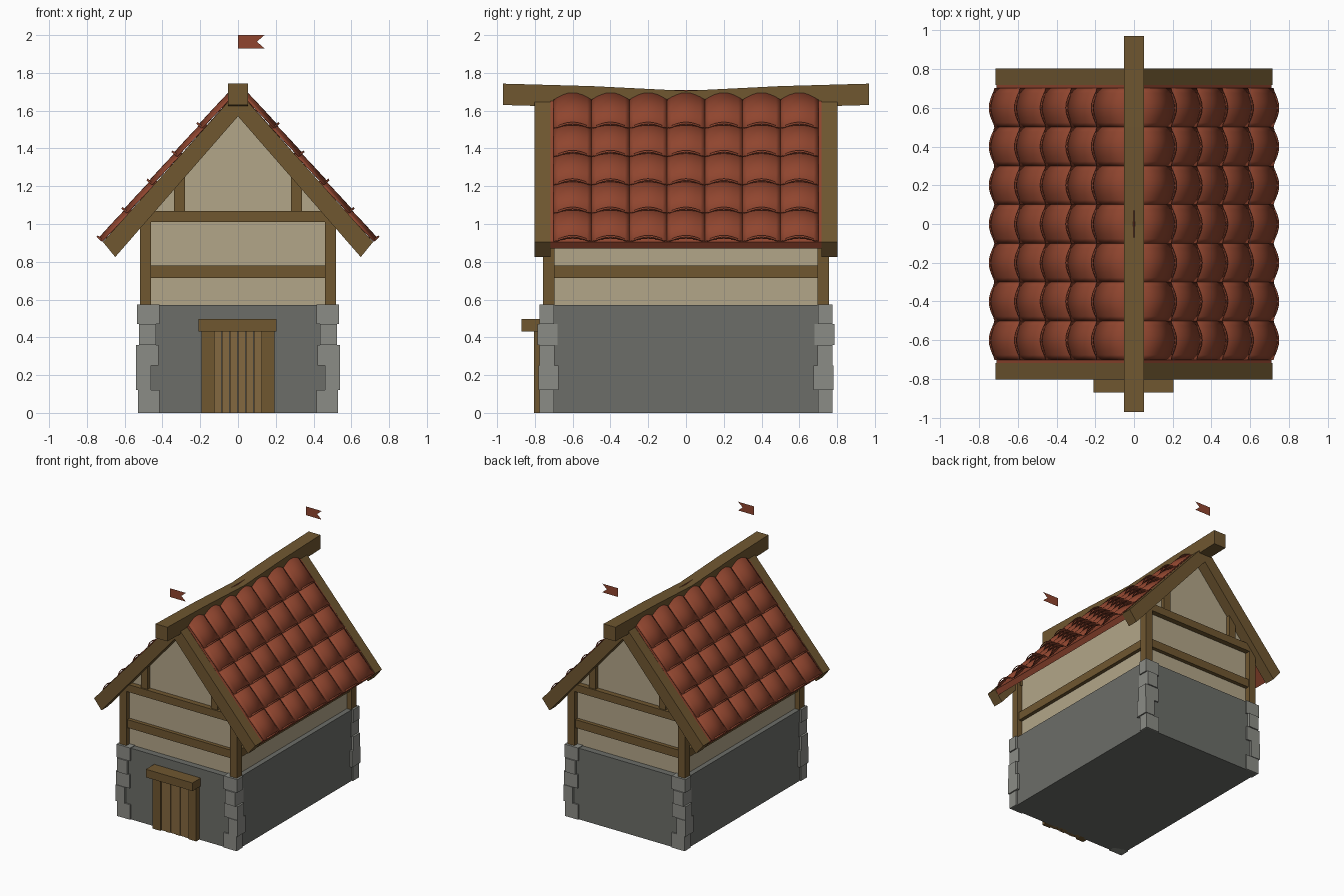
import bpy, bmesh, math
from mathutils import Vector

if "Cube" in bpy.data.objects:
    bpy.data.objects.remove(bpy.data.objects["Cube"])


def mat(name, rgb):
    m = bpy.data.materials.new(name)
    m.diffuse_color = (*rgb, 1)
    m.use_nodes = True
    m.node_tree.nodes["Principled BSDF"].inputs["Base Color"].default_value = m.diffuse_color
    return m


WOOD = mat("timber", (0.16, 0.095, 0.03))
DOOR = mat("door_wood", (0.23, 0.14, 0.05))
PLASTER = mat("plaster", (0.45, 0.38, 0.25))
STONE = mat("stone", (0.15, 0.155, 0.14))
QUOIN = mat("quoin_stone", (0.26, 0.265, 0.24))
TILE = mat("roof_tile", (0.28, 0.06, 0.028))


def finish(name, bm, m):
    bmesh.ops.recalc_face_normals(bm, faces=bm.faces)
    me = bpy.data.meshes.new(name)
    bm.to_mesh(me)
    bm.free()
    me.materials.append(m)
    ob = bpy.data.objects.new(name, me)
    bpy.context.collection.objects.link(ob)
    return ob


def box(name, x, y, z, m):
    """Box from (min, max) ranges."""
    bm = bmesh.new()
    bmesh.ops.create_cube(bm, size=1)
    for v in bm.verts:
        v.co = [r[0] if c < 0 else r[1] for c, r in zip(v.co, (x, y, z))]
    return finish(name, bm, m)


def prism(name, pts, y0, y1, m):
    """Extrude an xz outline along y; flat sheet if y0 == y1."""
    bm = bmesh.new()
    f = bm.faces.new([bm.verts.new((x, y0, z)) for x, z in pts])
    if y1 != y0:
        g = bmesh.ops.extrude_face_region(bm, geom=[f])["geom"]
        for v in g:
            if isinstance(v, bmesh.types.BMVert):
                v.co.y = y1
    return finish(name, bm, m)


def span(s, a, b):
    """Range a..b on the side given by sign s."""
    return tuple(sorted((s * a, s * b)))


# Stone base and plaster storey with gables
box("stone_base", (-0.52, 0.52), (-0.765, 0.765), (0, 0.57), STONE)
prism("plaster_walls", [(-0.48, 0.57), (0.48, 0.57), (0.48, 1.07), (0, 1.6), (-0.48, 1.07)],
      -0.715, 0.715, PLASTER)

# Corner quoins: z range, outer x, inner x, outer y, inner y
quoins = [(0, 0.12, 0.53, 0.415, 0.775, 0.70),
          (0.12, 0.25, 0.54, 0.46, 0.78, 0.675),
          (0.25, 0.36, 0.54, 0.42, 0.775, 0.695),
          (0.36, 0.47, 0.525, 0.435, 0.785, 0.68),
          (0.47, 0.575, 0.535, 0.415, 0.775, 0.70)]
for sx in (-1, 1):
    for sy in (-1, 1):
        for z0, z1, xo, xi, yo, yi in quoins:
            box("quoin", span(sx, xi, xo), span(sy, yi, yo), (z0, z1), QUOIN)
        box("corner_post", span(sx, 0.46, 0.52), span(sy, 0.695, 0.757), (0.57, 1.06), WOOD)

# Timber framing on gable ends and long sides
for s in (-1, 1):
    y = span(s, 0.69, 0.745)
    box("gable_rail", (-0.47, 0.47), y, (0.715, 0.78), WOOD)
    box("tie_beam", (-0.5, 0.5), span(s, 0.69, 0.757), (1.01, 1.07), WOOD)
    for sx in (-1, 1):
        box("gable_stud", span(sx, 0.28, 0.34), y, (1.06, 1.25), WOOD)
    box("side_rail", span(s, 0.45, 0.508), (-0.7, 0.7), (0.715, 0.78), WOOD)
    # Bargeboards
    prism("bargeboard", [(0, 1.705), (0.715, 0.905), (0.65, 0.825), (0, 1.57),
                         (-0.65, 0.825), (-0.715, 0.905)], s * 0.718, s * 0.803, WOOD)
    # Swallow-tailed pennant
    prism("pennant", [(0, 1.93), (0.14, 1.93), (0.1, 1.965), (0.14, 2.0), (0, 2.0)],
          s * 0.86, s * 0.86, TILE)

# Roof deck
prism("roof_deck", [(0, 1.71), (0.71, 0.905), (0.685, 0.87), (0, 1.65),
                    (-0.685, 0.87), (-0.71, 0.905)], -0.718, 0.718, TILE)

# Sagging ridge beam
bm = bmesh.new()
rings = []
for y, dz in ((-0.97, 0), (-0.5, -0.013), (0, -0.038), (0.5, -0.013), (0.97, 0)):
    rings.append([bm.verts.new((x, y, z + dz)) for x, z in
                  ((-0.052, 1.63), (0.052, 1.63), (0.052, 1.743), (-0.052, 1.743))])
for a, b in zip(rings, rings[1:]):
    for i in range(4):
        j = (i + 1) % 4
        bm.faces.new((a[i], a[j], b[j], b[i]))
bm.faces.new(rings[0])
bm.faces.new(rings[-1])
finish("ridge_beam", bm, WOOD)

# Arched roof tiles: one slope, mirrored to the other
EAVE = Vector((0.715, 0, 0.905))
UP = Vector((-0.715, 0, 0.81)).normalized()
OUT = Vector((0.81, 0, 0.715)).normalized()


def patch(bm, yc, half, stations, n=8):
    """Arched strip; stations are (distance up slope, base height, arch height)."""
    rows = []
    for s, base, arch in stations:
        row = []
        for i in range(n + 1):
            u = -1 + 2 * i / n
            h = base + arch * math.cos(u * math.pi / 2)
            row.append(bm.verts.new(EAVE + UP * s + OUT * h + Vector((0, yc + u * half, 0))))
        rows.append(row)
    for a, b in zip(rows, rows[1:]):
        for i in range(n):
            bm.faces.new((a[i], a[i + 1], b[i + 1], b[i]))


def tile_object(name, bm, thick):
    ob = finish(name, bm, TILE)
    if sum((p.normal.dot(OUT) for p in ob.data.polygons)) < 0:
        ob.data.flip_normals()
    sol = ob.modifiers.new("thickness", 'SOLIDIFY')
    sol.thickness = thick
    sol.offset = -1
    ob.modifiers.new("other_slope", 'MIRROR')
    bpy.context.view_layer.objects.active = ob
    ob.select_set(True)
    bpy.ops.object.shade_smooth_by_angle(angle=math.radians(35))
    ob.select_set(False)


bodies, lips = bmesh.new(), bmesh.new()
for r in range(5):
    s = 0.2 * r
    for c in range(-3, 4):
        patch(bodies, 0.2 * c, 0.102, [(s, 0.008, 0.024), (s + 0.11, 0.004, 0.026),
                                       (s + 0.23, 0.0, 0.026)])
        patch(lips, 0.2 * c, 0.09, [(s - 0.003, 0.008, 0.036), (s + 0.008, 0.008, 0.036)])
tile_object("roof_tiles", bodies, 0.006)
tile_object("tile_lips", lips, 0.005)

# Front door: jambs, planks and lintel
for s in (-1, 1):
    box("door_jamb", span(s, 0.125, 0.193), (-0.805, -0.75), (0, 0.44), WOOD)
for i in range(6):
    x = -0.128 + i * 0.0427
    box("door_plank", (x, x + 0.0405), (-0.79 - 0.004 * (i % 2), -0.75), (0, 0.435), DOOR)
box("door_lintel", (-0.208, 0.205), (-0.87, -0.75), (0.432, 0.497), WOOD)
